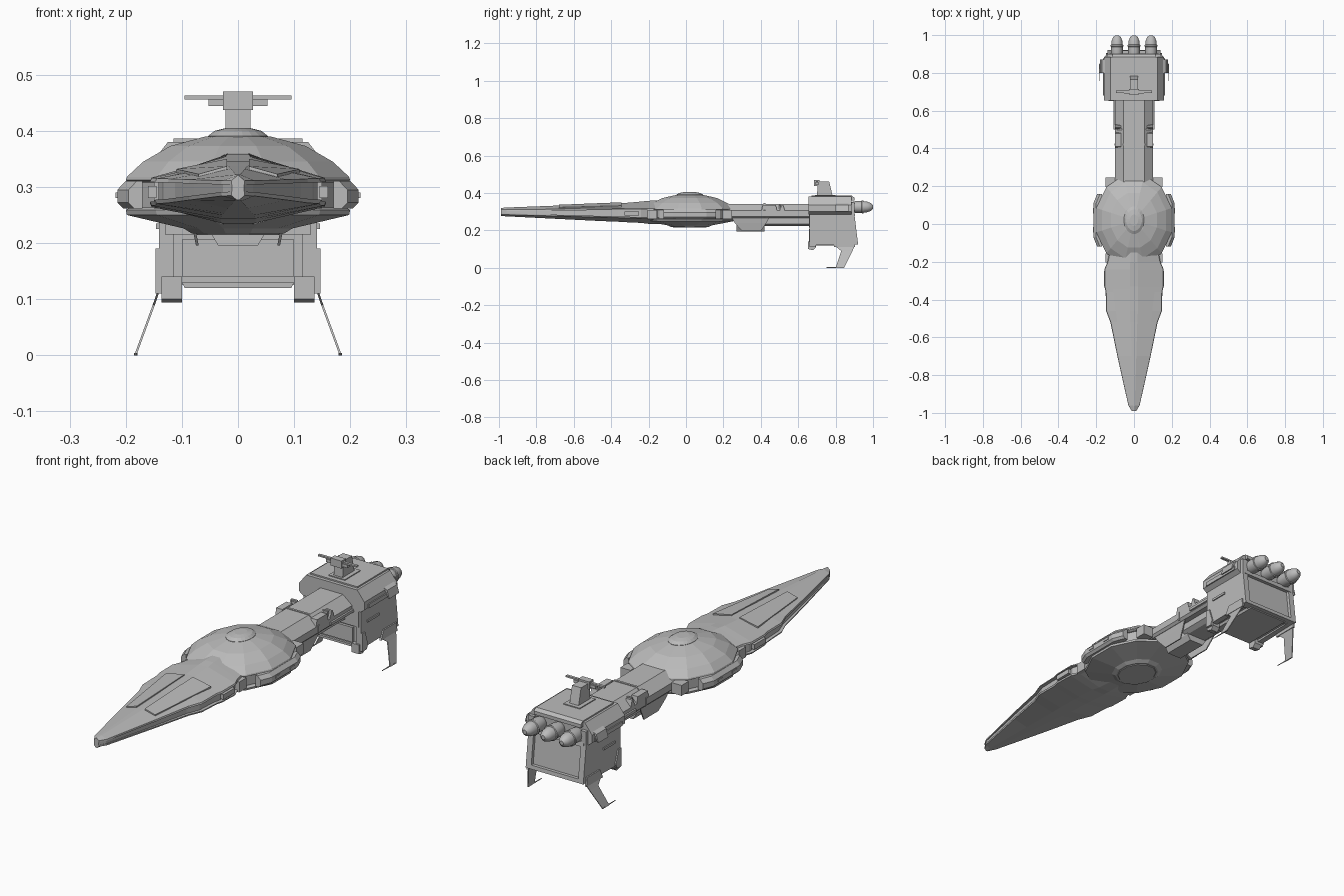
import bpy, bmesh, math

cube = bpy.data.objects.get("Cube")
if cube:
    bpy.data.objects.remove(cube, do_unlink=True)

hull = bpy.data.materials.new("hull_grey")
hull.use_nodes = True
GREY = (0.5, 0.5, 0.5, 1)
hull.diffuse_color = GREY
hull.node_tree.nodes["Principled BSDF"].inputs["Base Color"].default_value = GREY


def loft(name, rings, mirror=False):
    """Skin a list of equal-length rings and cap both ends."""
    bm = bmesh.new()
    loops = [[bm.verts.new(p) for p in ring] for ring in rings]
    n = len(loops[0])
    for a, b in zip(loops, loops[1:]):
        for i in range(n):
            j = (i + 1) % n
            bm.faces.new((a[i], a[j], b[j], b[i]))
    bm.faces.new(loops[0])
    bm.faces.new(loops[-1])
    bmesh.ops.recalc_face_normals(bm, faces=bm.faces)
    mesh = bpy.data.meshes.new(name)
    bm.to_mesh(mesh)
    bm.free()
    mesh.materials.append(hull)
    ob = bpy.data.objects.new(name, mesh)
    bpy.context.collection.objects.link(ob)
    if mirror:
        ob.modifiers.new("Mirror", "MIRROR")
    return ob


def prism(name, axis, pts, lo, hi, mirror=False):
    """Extrude a 2D outline along x (y,z points), y (x,z) or z (x,y)."""
    place = {"x": lambda p, t: (t, p[0], p[1]),
             "y": lambda p, t: (p[0], t, p[1]),
             "z": lambda p, t: (p[0], p[1], t)}[axis]
    return loft(name, [[place(p, t) for p in pts] for t in (lo, hi)], mirror)


def box(name, x, y, z, mirror=False):
    return prism(name, "z", [(x[0], y[0]), (x[1], y[0]), (x[1], y[1]), (x[0], y[1])], *z, mirror)


def both(half):
    """Complete a right-half outline with its mirrored left half."""
    return half + [(-x, z) for x, z in reversed(half)]


def disc(name, profile, sides=12, stretch=1.2, cy=0.02):
    """Elliptical stack of (radius, height) rings."""
    step = math.tau / sides
    return loft(name, [[(r * math.cos((i + .5) * step), cy + r * stretch * math.sin((i + .5) * step), z)
                        for i in range(sides)] for r, z in profile])


# Saucer: dome, recessed waist, belly, top cap
disc("saucer_dome", [(.2, .308), (.207, .312), (.205, .318), (.175, .345), (.125, .373), (.06, .39)])
disc("saucer_waist", [(.19, .255), (.19, .312)])
disc("saucer_belly", [(.2, .263), (.207, .259), (.205, .25), (.1, .226), (.085, .217)])
disc("belly_plate", [(.08, .222), (.075, .214)])
disc("dome_cap", [(.054, .386), (.054, .391), (.042, .4), (.022, .405)], 20, 1.35)

# Armoured pods on both flanks of the saucer
loft("flank_pod", [[(.17, y, .262), (x - .01, y, .262), (x, y, .272), (x, y, .295), (x - .015, y, .311), (.17, y, .311)]
                   for y, x in ((-.12, .195), (-.07, .215), (.11, .215), (.16, .195))], True)
for y in (-.03, .07):
    box("pod_window", (.2, .218), (y - .015, y + .015), (.28, .29), True)
for s in (-1, 1):
    box("waist_block", (.1, .15), (.02 + s * .2 - .025, .02 + s * .2 + .025), (.262, .308), True)

# Nose stations: y, half width, ridge height, keel height
stations = [(-.99, .012, .32, .277), (-.96, .03, .322, .275), (-.7, .088, .332, .262), (-.52, .125, .338, .253),
            (-.46, .148, .341, .25), (-.36, .15, .345, .246), (-.33, .157, .346, .244),
            (-.24, .157, .354, .24), (-.2, .14, .358, .235), (-.1, .12, .362, .232)]
upper, middle, lower = [], [], []
for y, w, top, keel in stations:
    t = (y + 1) / .8
    up, dn = .304 + .006 * t, .292 - .022 * t
    upper.append([(x, y, z) for x, z in both([(w, up), (w * .98, up + .007), (w * .14, top)])])
    middle.append([(x, y, z) for x, z in both([(w * .9, dn - .003), (w * .9, up + .003)])])
    lower.append([(x, y, z) for x, z in both([(w, dn), (w * .98, dn - .007), (w * .2, keel)])])
loft("nose_upper_hull", upper)
loft("nose_core", middle)
loft("nose_lower_hull", lower)

# Raised plates on top of the nose, following its slope
loft("nose_plate", [[(a, y, za), (b, y, zb), (b, y, zb - .02), (a, y, za - .02)]
                    for y, a, b, za, zb in ((-.68, .02, .07, .337, .323), (-.345, .02, .11, .35, .332))], True)
box("nose_rib", (.145, .16), (-.33, -.25), (.28, .302), True)

# Neck with chamfered top, seam collars and under-frame
neck = both([(.09, .265), (.1, .275), (.1, .305), (.055, .342)])
prism("neck", "y", neck, .2, .67)
collar = both([(.097, .27), (.103, .275), (.103, .307), (.057, .345)])
prism("neck_collar", "y", collar, .415, .425)
box("neck_seam", (.04, .09), (.498, .506), (.3, .335), True)
prism("neck_pod", "x", [(.4, .29), (.49, .29), (.48, .335), (.41, .335)], .07, .1, True)
prism("neck_fin", "x", [(.5, .3), (.53, .3), (.52, .335), (.51, .335)], .07, .1, True)
box("neck_conduit", (.08, .108), (.5, .66), (.278, .29), True)
prism("neck_belly", "y", both([(.045, .222), (.065, .235), (.065, .27)]), .4, .67)
prism("keel", "y", both([(.035, .195), (.05, .22), (.05, .27)]), .27, .42)
loft("keel_fin", [[(x, a, z), (x, b, z), (x + .005, b, z), (x + .005, a, z)]
                  for x, z, a, b in ((.085, .275, .24, .45), (.079, .24, .26, .43), (.07, .196, .3, .4))], True)

# Engine block: core, cheeks, shoulders, roof
prism("block_core", "x", [(.67, .13), (.905, .13), (.885, .3), (.885, .37), (.67, .37)], -.13, .13)
prism("block_cheek", "x", [(.66, .12), (.92, .125), (.9, .29), (.9, .35), (.66, .35)], .115, .141, True)
prism("block_shoulders", "y", both([(.14, .285), (.16, .3), (.16, .335), (.125, .38)]), .655, .885)
prism("block_roof", "x", [(.67, .37), (.9, .36), (.9, .375), (.885, .386), (.67, .386)], -.115, .115)
prism("rear_lintel", "x", [(.88, .28), (.903, .28), (.9, .3), (.88, .3)], -.13, .13)
prism("rear_sill", "x", [(.88, .125), (.92, .125), (.918, .142), (.88, .142)], -.13, .13)
box("front_panel", (-.1, .1), (.658, .68), (.14, .206))
box("front_lintel", (-.13, .13), (.657, .68), (.215, .285))
prism("front_sill", "y", both([(.095, .12), (.1, .13)]), .66, .9)
prism("front_foot", "x", [(.652, .1), (.68, .094), (.695, .11), (.695, .14), (.652, .14)], .1, .136, True)
prism("side_rail", "x", [(.68, .3), (.87, .3), (.87, .318), (.68, .318)], .15, .165, True)
prism("side_slot", "x", [(.7, .225), (.78, .225), (.78, .235), (.7, .235)], .14, .146, True)
prism("hinge", "x", [(.66, .11), (.69, .11), (.7, .13), (.68, .19), (.66, .19)], .135, .147, True)
prism("shoulder_vane", "y", [(.15, .345), (.17, .335), (.18, .3), (.175, .3), (.165, .325), (.15, .335)],
      .8, .87, True)

# Splayed landing fins with thin spikes
loft("landing_fin", [[(x, a, z), (x, b, z), (x + .004, b, z), (x + .004, a, z)]
                     for x, z, a, b in ((.136, .125, .785, .905), (.148, .09, .83, .89), (.181, 0, .8, .845))], True)
prism("fin_spike", "z", [(.181, .75), (.185, .845), (.179, .845)], 0, .004, True)
prism("fin_root", "x", [(.79, .11), (.905, .11), (.9, .15), (.81, .15)], .138, .147, True)

# Three rocket engines
nozzle = [(.02, .86), (.028, .89), (.031, .905), (.031, .938), (.034, .94), (.034, .948),
          (.03, .95), (.028, .97), (.021, .988), (.009, .999)]
for x in (-.09, 0, .09):
    engine = loft("engine", [[(x + r * math.cos(i * math.tau / 20), y, .325 + r * math.sin(i * math.tau / 20))
                              for i in range(20)] for r, y in nozzle])
    bpy.ops.object.select_all(action="DESELECT")
    engine.select_set(True)
    bpy.context.view_layer.objects.active = engine
    bpy.ops.object.shade_smooth_by_angle(angle=math.radians(35))

# Roof turret
prism("turret_pylon", "x", [(.7, .38), (.785, .38), (.765, .462), (.705, .462)], -.022, .022)
box("turret_head", (-.027, .027), (.685, .715), (.437, .47))
box("turret_mount", (-.053, .053), (.69, .71), (.444, .457))
box("gun_bar", (-.095, .095), (.694, .706), (.456, .463))
box("turret_base", (-.04, .04), (.69, .8), (.384, .39))
